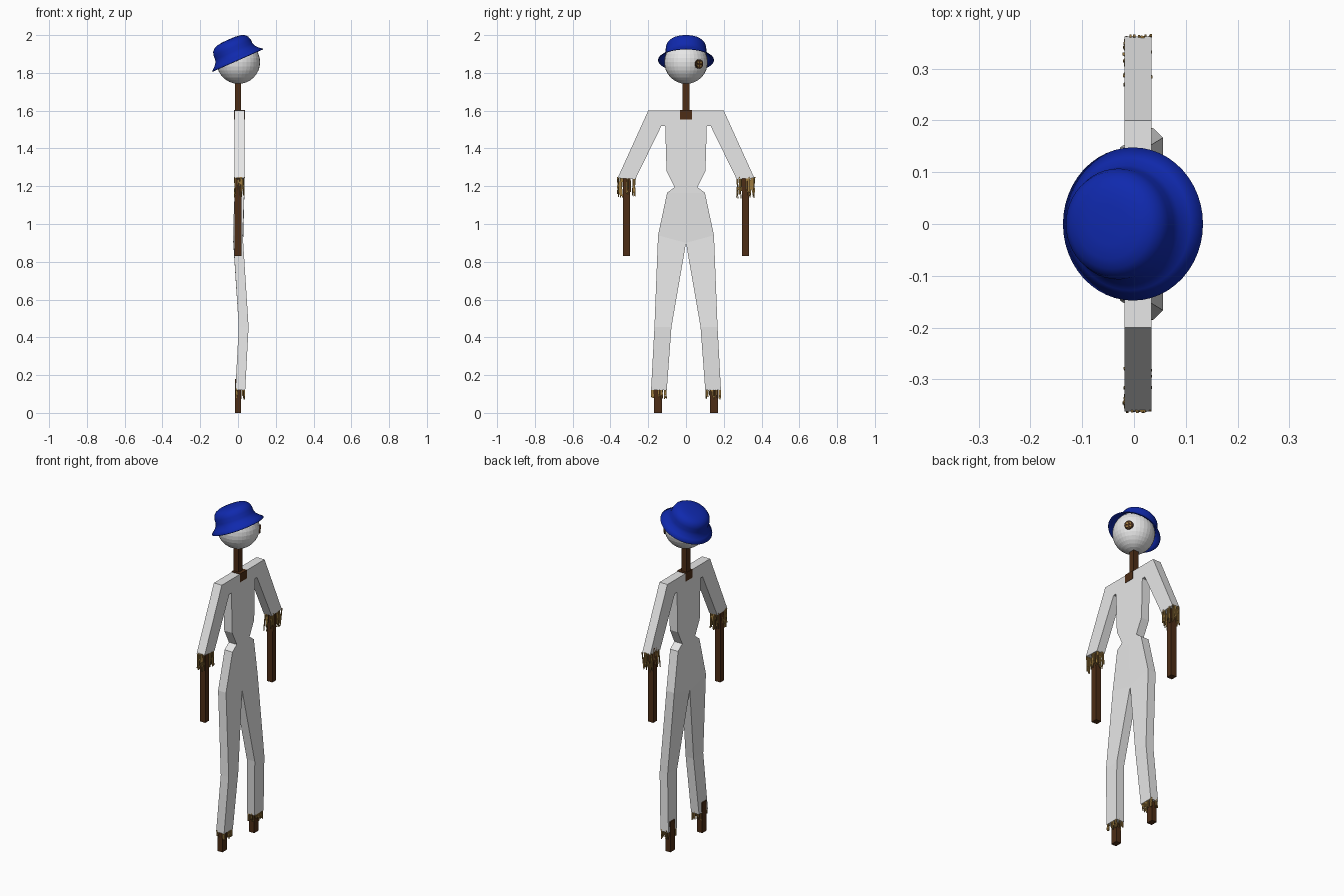
import bpy, bmesh, math, random
from mathutils import Matrix, Vector

if "Cube" in bpy.data.objects:
    bpy.data.objects.remove(bpy.data.objects["Cube"])

random.seed(4)


def mat(name, col):
    m = bpy.data.materials.new(name)
    m.diffuse_color = (*col, 1)
    m.use_nodes = True
    m.node_tree.nodes["Principled BSDF"].inputs["Base Color"].default_value = m.diffuse_color
    return m


CLOTH = mat("pale cloth", (0.8, 0.8, 0.8))
WOOD = mat("dark wood", (0.075, 0.027, 0.008))
BLUE = mat("hat blue", (0.005, 0.022, 0.42))
STRAW = mat("straw", (0.34, 0.2, 0.05))
DARK = mat("button brown", (0.06, 0.025, 0.01))


def finish(name, bm, material):
    me = bpy.data.meshes.new(name)
    bmesh.ops.recalc_face_normals(bm, faces=bm.faces)
    bm.to_mesh(me)
    bm.free()
    me.materials.append(material)
    ob = bpy.data.objects.new(name, me)
    bpy.context.collection.objects.link(ob)
    return ob


def add_box(bm, center, size, rot=Matrix()):
    m = Matrix.Translation(center) @ rot @ Matrix.Diagonal((*size, 1))
    bmesh.ops.create_cube(bm, size=1, matrix=m)


def box(name, center, size, material):
    bm = bmesh.new()
    add_box(bm, center, size)
    return finish(name, bm, material)


# Clothes: half silhouette in (y, z), mirrored, then thickened along x
P = dict(A=(0, 1.6), B=(.2, 1.6), C=(.362, 1.243), D=(.268, 1.238), E=(.13, 1.52),
         F=(.11, 1.52), G=(.103, 1.28), H=(.06, 1.195), I=(.10, 1.165), J=(.148, .94),
         K=(.167, .455), L=(.185, .12), M=(.102, .12), N=(.077, .455), O=(0, .9),
         T=(0, 1.52), Q=(0, 1.28), R=(0, 1.195), S=(0, 1.165))
SHIFT = dict(J=-.009, O=-.007, K=.022, N=.022, L=.004, M=.004)
bm = bmesh.new()
for side in (1, -1):
    v = {k: bm.verts.new((-.018 + SHIFT.get(k, 0), side * y, z)) for k, (y, z) in P.items()}
    for f in ("ABEFT", "BCDE", "TFGQ", "QGHR", "RHIS", "SIJO", "OJKN", "NKLM"):
        bm.faces.new([v[k] for k in (f if side > 0 else f[::-1])])
bmesh.ops.remove_doubles(bm, verts=bm.verts, dist=1e-4)
ext = bmesh.ops.extrude_face_region(bm, geom=bm.faces[:], use_keep_orig=True)["geom"]
bmesh.ops.translate(bm, vec=(.052, 0, 0), verts=[e for e in ext if isinstance(e, bmesh.types.BMVert)])
finish("clothes", bm, CLOTH)

# Wooden posts
box("neck_post", (0, 0, 1.68), (.034, .036, .26), WOOD)
box("collar_block", (.008, 0, 1.578), (.056, .064, .05), WOOD)
for side, word in ((1, "left"), (-1, "right")):
    box(word + "_hand_post", (0, side * .314, 1.05), (.036, .037, .44), WOOD)
    box(word + "_foot_post", (0, side * .149, .09), (.033, .042, .18), WOOD)


# Straw: loose strands hanging around the hem outline
def straw(name, y, z, x, half_y, half_x, lo, hi, count):
    bm = bmesh.new()
    for _ in range(count):
        a, b = random.uniform(-1, 1), random.choice((-1, 1))
        if random.random() < .7:
            px, py = x + b * half_x, y + a * half_y
        else:
            px, py = x + a * half_x, y + b * half_y
        n = random.uniform(lo, hi)
        rot = Matrix.Rotation(random.uniform(-.1, .1), 4, 'X') @ Matrix.Rotation(random.uniform(-.08, .08), 4, 'Y')
        add_box(bm, (px, py, z + .01 - n / 2), (.004, .005, n), rot)
    finish(name, bm, STRAW)


for side, word in ((1, "left"), (-1, "right")):
    straw(word + "_wrist_straw", side * .316, 1.238, .007, .044, .023, .06, .115, 40)
    straw(word + "_ankle_straw", side * .144, .12, .012, .038, .022, .03, .06, 34)

# Head
bm = bmesh.new()
bmesh.ops.create_uvsphere(bm, u_segments=32, v_segments=16, radius=.115,
                          matrix=Matrix.Translation((.002, 0, 1.857)))
finish("head", bm, CLOTH)

# Hat: lathed profile, tilted backwards
bm = bmesh.new()
prof = [(.148, 0), (.128, .016), (.113, .034), (.108, .05), (.107, .072), (.101, .092),
        (.087, .106), (.068, .114), (.04, .118), (0, .119)]
pts = [bm.verts.new((r, 0, z)) for r, z in prof]
edges = [bm.edges.new(e) for e in zip(pts, pts[1:])]
bmesh.ops.spin(bm, geom=pts + edges, cent=(0, 0, 0), axis=(0, 0, 1), angle=math.tau, steps=48)
bmesh.ops.remove_doubles(bm, verts=bm.verts, dist=1e-4)
bm.transform(Matrix.Translation((-.002, 0, 1.868)) @ Matrix.Rotation(-math.radians(23.9), 4, 'Y'))
hat = finish("hat", bm, BLUE)
for p in hat.data.polygons:
    p.use_smooth = True
sol = hat.modifiers.new("thickness", "SOLIDIFY")
sol.thickness = .004

# Button eye with four holes
c = Vector((.002, 0, 1.857))
d = Vector((.092, .069, -.01)).normalized()
frame = Matrix.Translation(c + d * .115) @ d.to_track_quat('Z', 'Y').to_matrix().to_4x4()


def disc(name, r, depth, spots, z, material):
    bm = bmesh.new()
    for x, y in spots:
        bmesh.ops.create_cone(bm, cap_ends=True, segments=16, radius1=r, radius2=r, depth=depth,
                              matrix=frame @ Matrix.Translation((x, y, z)))
    finish(name, bm, material)


disc("button_eye", .025, .008, [(0, 0)], 0, DARK)
disc("button_holes", .0055, .002, [(s * .009, t * .009) for s in (1, -1) for t in (1, -1)], .004, STRAW)
